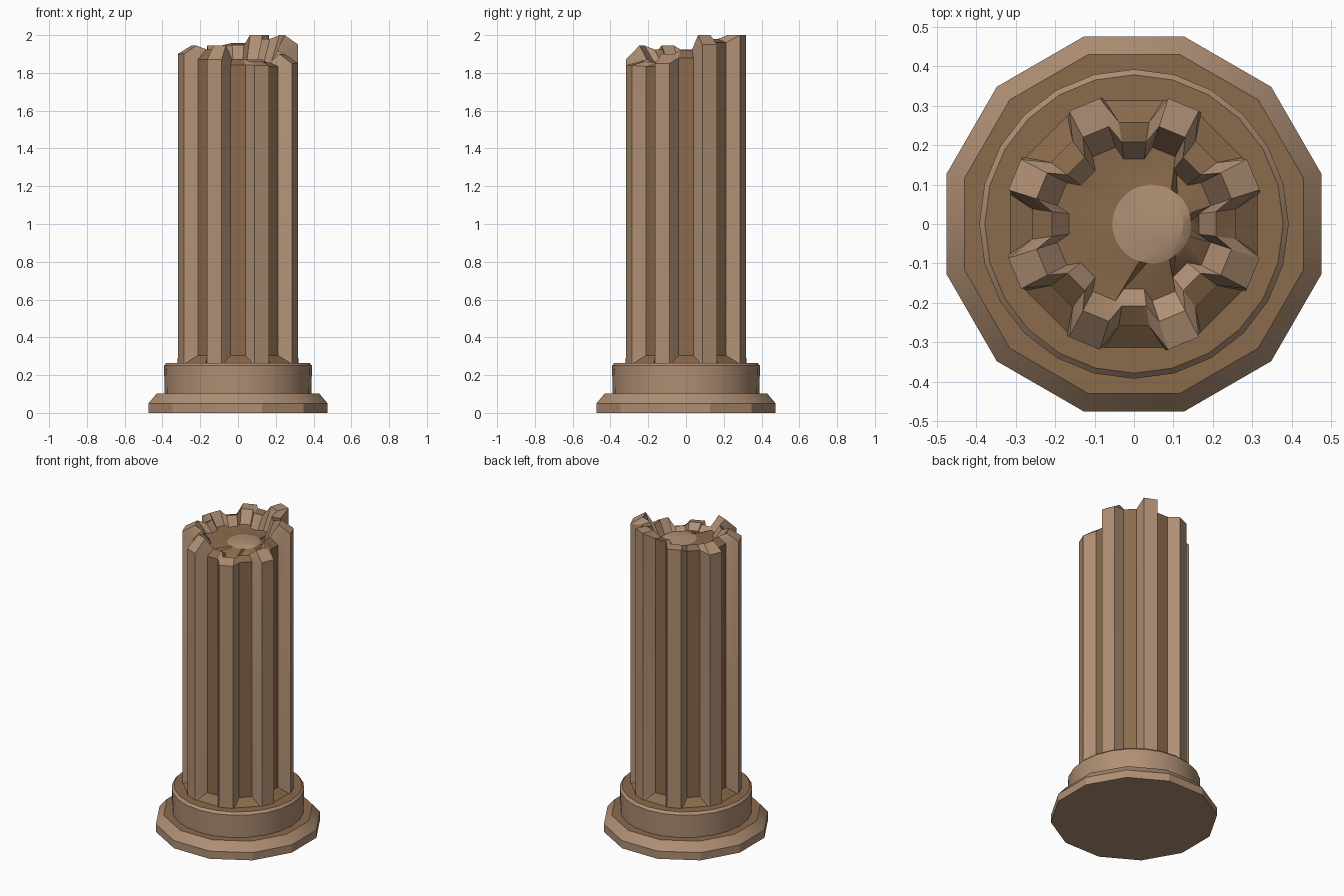
import bpy, bmesh, math
from math import cos, sin, radians
from mathutils import Vector

if "Cube" in bpy.data.objects:
    bpy.data.objects.remove(bpy.data.objects["Cube"])


def material(name, rgb):
    m = bpy.data.materials.new(name)
    m.diffuse_color = (*rgb, 1)
    m.use_nodes = True
    m.node_tree.nodes["Principled BSDF"].inputs["Base Color"].default_value = m.diffuse_color
    return m


MATS = [material("light stone", (0.43, 0.275, 0.175)),
        material("brown stone", (0.255, 0.145, 0.072))]


def circle(n, r, z, start=0.0, cx=0.0):
    return [Vector((cx + r * cos(radians(start + 360 * i / n)),
                    r * sin(radians(start + 360 * i / n)), z)) for i in range(n)]


def loft(name, rings, colour, cap_colour):
    """Skin closed rings from bottom to top; colour(level, side) picks the material."""
    bm = bmesh.new()
    loops = [[bm.verts.new(p) for p in ring] for ring in rings]
    n = len(loops[0])
    for level, (a, b) in enumerate(zip(loops, loops[1:])):
        for i in range(n):
            j = (i + 1) % n
            f = bm.faces.new((a[i], a[j], b[j], b[i]))
            f.material_index = colour(level, i)
    bm.faces.new(loops[0][::-1])
    bm.faces.new(loops[-1]).material_index = cap_colour
    bmesh.ops.recalc_face_normals(bm, faces=bm.faces)
    me = bpy.data.meshes.new(name)
    bm.to_mesh(me)
    bm.free()
    for m in MATS:
        me.materials.append(m)
    ob = bpy.data.objects.new(name, me)
    bpy.context.collection.objects.link(ob)
    bpy.context.view_layer.objects.active = ob
    ob.select_set(True)
    bpy.ops.object.shade_smooth_by_angle(angle=radians(28))
    ob.select_set(False)
    return ob


# Twelve-sided plinth with chamfered upper edge
k = 1 / cos(radians(15))
loft("plinth", [circle(12, r * k, z, 15) for r, z in
                ((0.475, 0), (0.475, 0.05), (0.43, 0.103))],
     lambda level, i: 0, 1)

# Round drum with a small rim chamfer
loft("base_drum", [circle(24, r, z) for r, z in
                   ((0.388, 0.1), (0.392, 0.25), (0.378, 0.265))],
     lambda level, i: 0, 1)

# Fluted shaft: heights of the eight broken ridges, counter-clockwise from +x
OUTER = [1.95, 2.0, 1.945, 1.90, 1.90, 1.87, 1.84, 1.85]
TIP = [2.0, 2.0, 1.945, 1.945, 1.945, 1.945, 1.86, 1.90]
INNER = [1.84, 1.86, 1.87, 1.87, 1.87, 1.86, 1.83, 1.82]


def fluted(ridge_r, ridge_half, ridge_z, flute_r, flute_half, flute_drop=0.0):
    """Ring of 8 ridges and 8 flute floors, two corners each."""
    pts = []
    for s in range(8):
        a = 22.5 + 45 * s
        z0, z1 = ridge_z[s], ridge_z[(s + 1) % 8]
        zf = min(z0, z1) * 0.6 + max(z0, z1) * 0.4 - flute_drop
        for ang, r, z in ((a - ridge_half, ridge_r, z0), (a + ridge_half, ridge_r, z0),
                          (a + 22.5 - flute_half, flute_r, zf),
                          (a + 22.5 + flute_half, flute_r, zf)):
            pts.append(Vector((r * cos(radians(ang)), r * sin(radians(ang)), z)))
    return pts


start = 22.5 - 7
rings = [
    fluted(0.33, 7.3, [0.26] * 8, 0.33, 14),         # flutes run out at the foot
    fluted(0.33, 7.3, [0.305] * 8, 0.262, 8.5),
    fluted(0.33, 7.3, OUTER, 0.262, 8.5, 0.01),      # broken outer edge
    fluted(0.255, 8, TIP, 0.21, 8.5, 0.02),          # jagged crown tips
    fluted(0.20, 9, INNER, 0.167, 9),                # inner foot of the crown
    circle(32, 0.10, 1.86, start, 0.045),            # crater floor
    circle(32, 0.055, 1.872, start, 0.07),           # raised middle
]


def shaft_colour(level, i):
    if level < 3:
        return 1 if i % 4 == 2 else 0                # flute floors
    return 1 if level == 4 else 0                    # crater floor


loft("fluted_shaft", rings, shaft_colour, 0)
